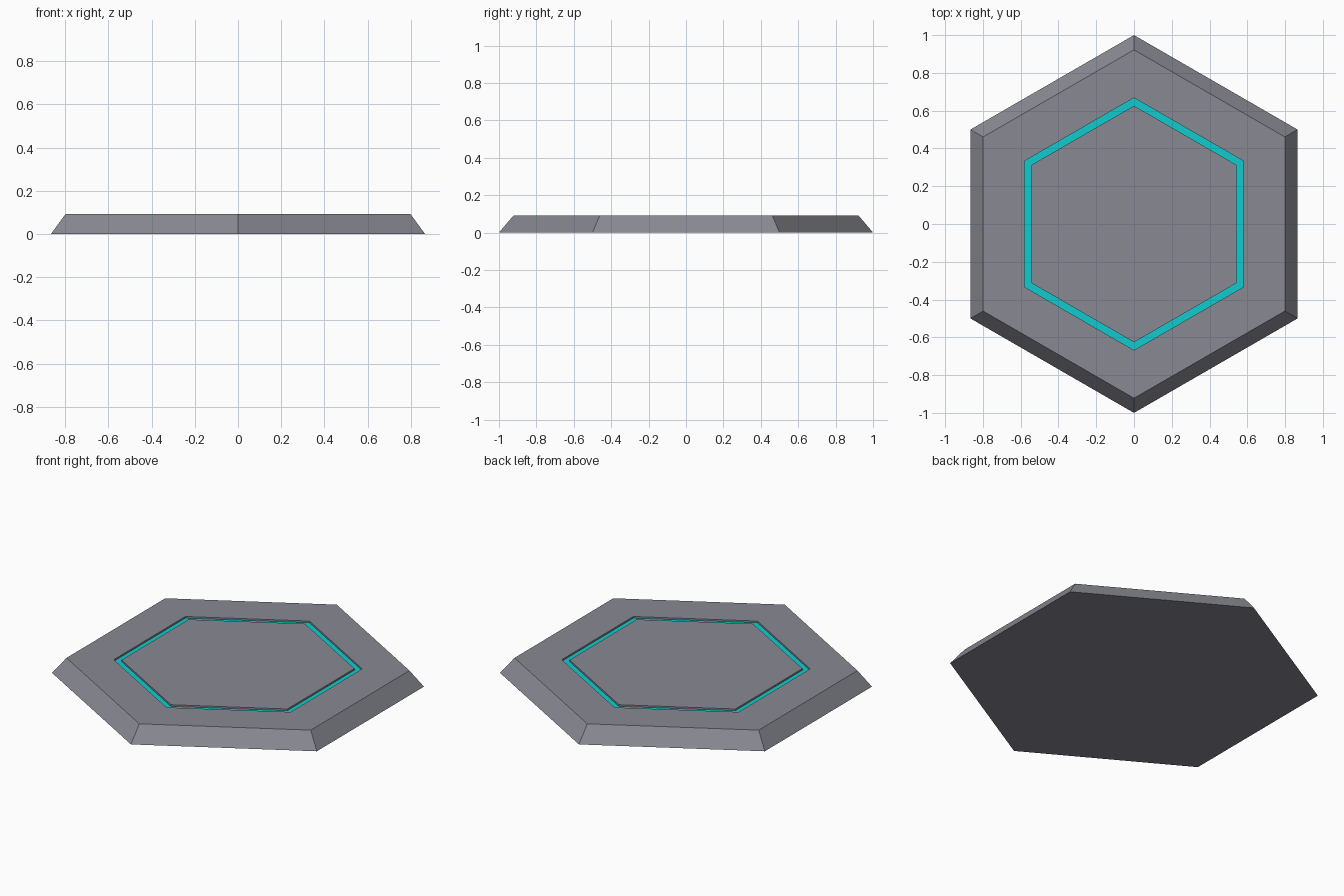
import bpy, bmesh, math

if "Cube" in bpy.data.objects:
    bpy.data.objects.remove(bpy.data.objects["Cube"])


def material(name, rgb):
    m = bpy.data.materials.new(name)
    m.diffuse_color = (*rgb, 1)
    m.use_nodes = True
    m.node_tree.nodes["Principled BSDF"].inputs["Base Color"].default_value = m.diffuse_color
    return m


H, DEPTH = 0.092, 0.01          # tile height, groove depth
# (radius, height) of each hexagon ring, from the base to the raised centre
RINGS = [(1.0, 0), (0.922, H), (0.668, H), (0.668, H - DEPTH),
         (0.626, H - DEPTH), (0.626, H)]
GROOVE_FLOOR = 3                # band between rings 3 and 4

bm = bmesh.new()
rings = [[bm.verts.new((r * math.cos(math.radians(30 + 60 * i)),
                        r * math.sin(math.radians(30 + 60 * i)), z))
          for i in range(6)] for r, z in RINGS]

# Bevelled sides, rim and groove
for k, (a, b) in enumerate(zip(rings, rings[1:])):
    for i in range(6):
        j = (i + 1) % 6
        face = bm.faces.new((a[i], a[j], b[j], b[i]))
        face.material_index = 1 if k == GROOVE_FLOOR else 0

# Underside and centre panel
bm.faces.new(rings[0][::-1])
bm.faces.new(rings[-1])

mesh = bpy.data.meshes.new("hexagonal_tile")
bm.to_mesh(mesh)
bm.free()
mesh.materials.append(material("stone grey", (0.25, 0.25, 0.29)))
mesh.materials.append(material("glowing cyan", (0.005, 0.6, 0.62)))
tile = bpy.data.objects.new("hexagonal_tile", mesh)
bpy.context.collection.objects.link(tile)
